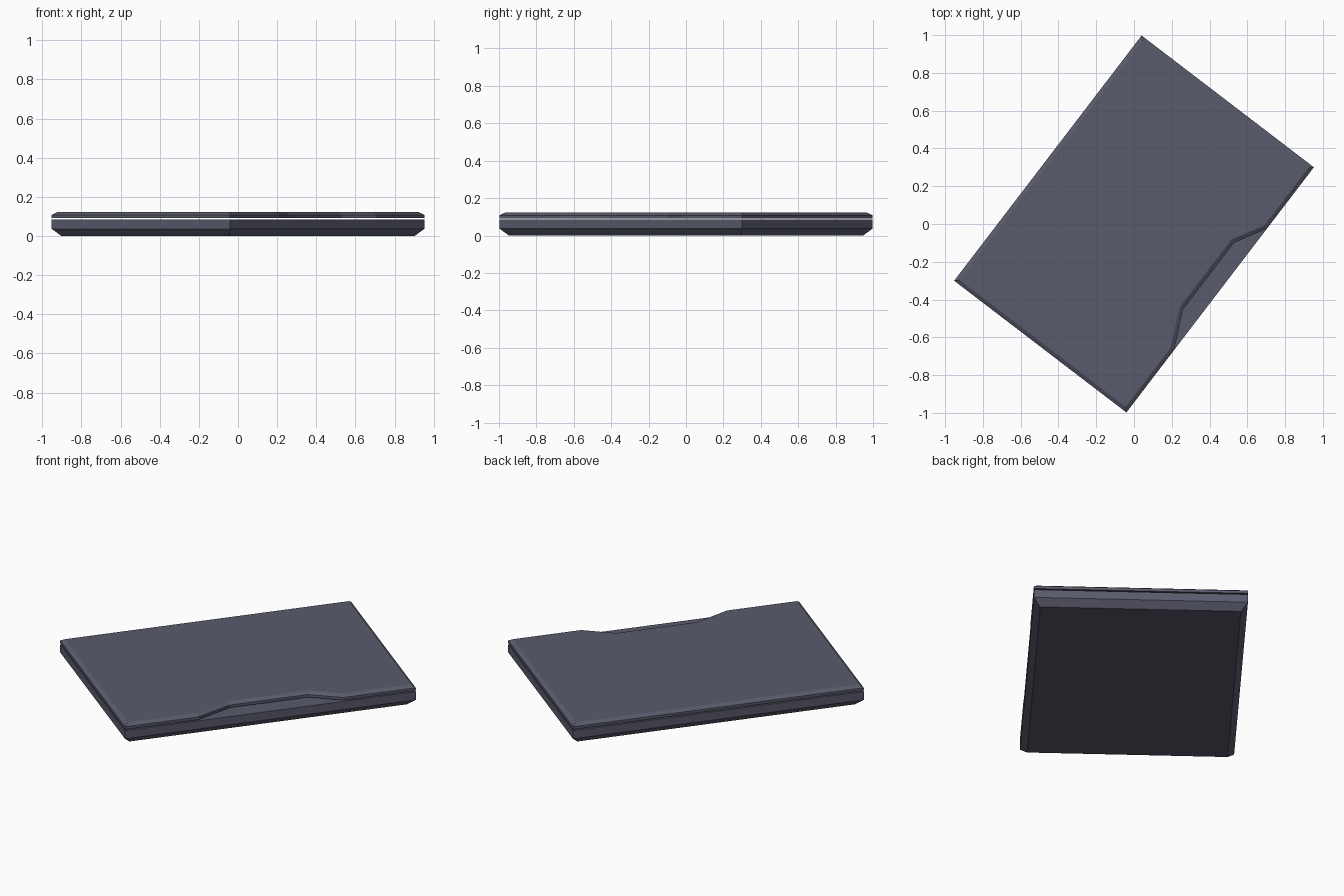
import bpy, bmesh, math
from mathutils import Vector

if "Cube" in bpy.data.objects:
    bpy.data.objects.remove(bpy.data.objects["Cube"])

HL, HW = 0.817, 0.574          # half length, half width
TURN = math.radians(52.6)

mat = bpy.data.materials.new("slate")
mat.diffuse_color = (0.1, 0.105, 0.15, 1)
mat.use_nodes = True
mat.node_tree.nodes["Principled BSDF"].inputs["Base Color"].default_value = mat.diffuse_color


def inset(pts, d):
    """Offset a counter-clockwise outline inwards with mitred corners."""
    out = []
    for i, p in enumerate(pts):
        p = Vector(p)
        a = (p - Vector(pts[i - 1])).normalized()
        b = (Vector(pts[(i + 1) % len(pts)]) - p).normalized()
        na, nb = Vector((-a.y, a.x)), Vector((-b.y, b.x))
        out.append(p + (na + nb) * d / (1 + na.dot(nb)))
    return out


def slab(name, outline, levels):
    """Stack inset copies of an outline; levels are (z, inset) from bottom up."""
    bm = bmesh.new()
    rings = [[bm.verts.new((p.x, p.y, z)) for p in inset(outline, d)] for z, d in levels]
    n = len(outline)
    for lo, hi in zip(rings, rings[1:]):
        for i in range(n):
            j = (i + 1) % n
            bm.faces.new((lo[i], lo[j], hi[j], hi[i]))
    bm.faces.new(rings[0][::-1])
    bm.faces.new(rings[-1])
    me = bpy.data.meshes.new(name)
    bm.to_mesh(me)
    bm.free()
    me.materials.append(mat)
    ob = bpy.data.objects.new(name, me)
    ob.rotation_euler.z = TURN
    bpy.context.collection.objects.link(ob)


# Base: tray with chamfered underside
base = [(-HL, -HW), (HL, -HW), (HL, HW), (-HL, HW)]
slab("base", base, [(0, 0.036), (0.037, 0), (0.085, 0)])

# Lid: thin plate with a finger notch in one long edge and a chamfered top
lid = [(-HL, -HW), (-0.402, -HW), (-0.2, -0.481), (0.243, -0.481), (0.408, -HW),
       (HL, -HW), (HL, HW), (-HL, HW)]
slab("lid", lid, [(0.092, 0), (0.108, 0), (0.122, 0.021)])
